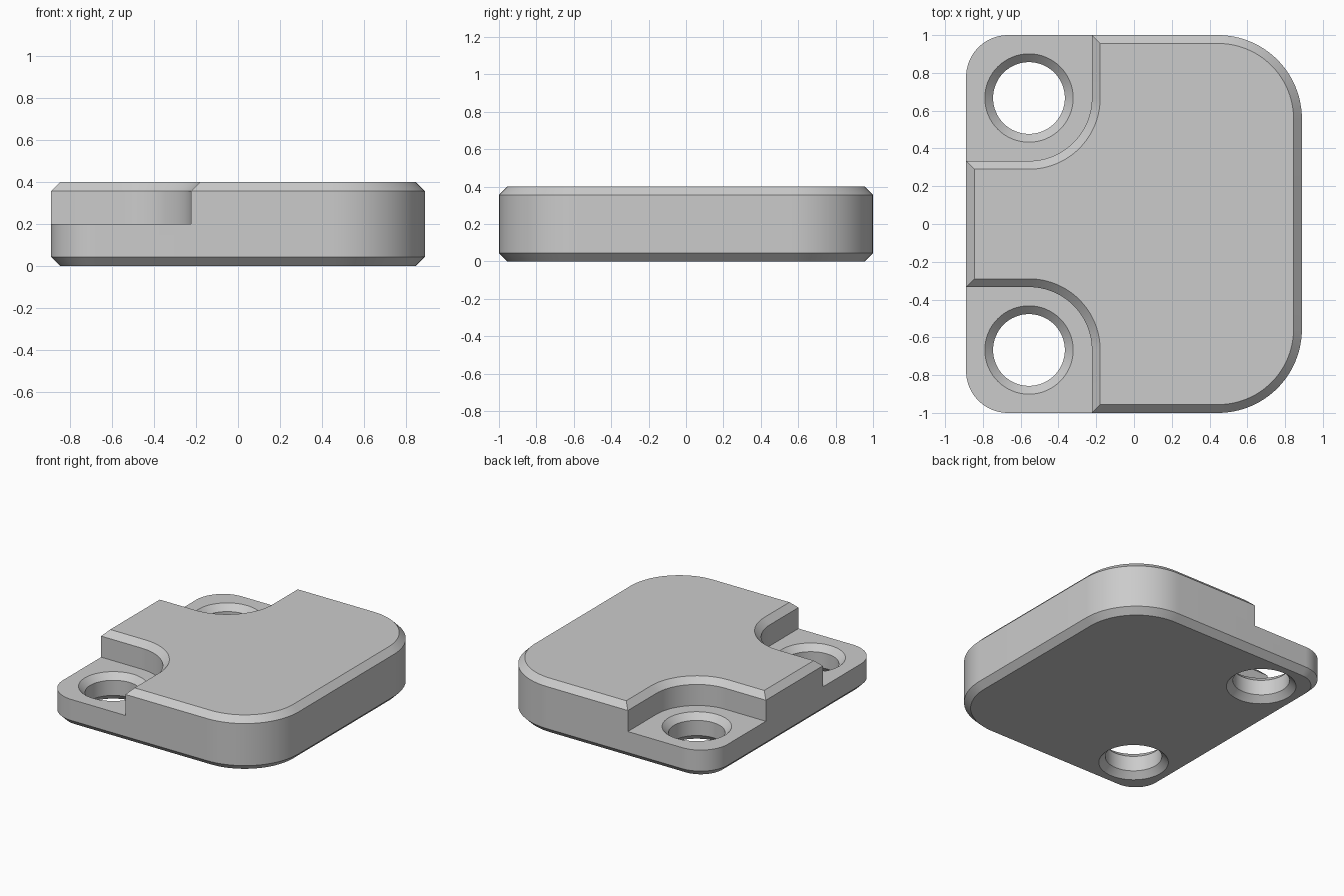
import bpy
import bmesh
from math import cos, sin, pi

if "Cube" in bpy.data.objects:
    bpy.data.objects.remove(bpy.data.objects["Cube"], do_unlink=True)

HALF_X, HALF_Y, HEIGHT = 0.889, 1.0, 0.4
CHAMFER, STEP = 0.044, 0.2
SMALL_R, LARGE_R = 0.222, 0.444
HOLE_X, HOLE_Y, HOLE_R, NOTCH_R = -0.556, 0.667, 0.19, 0.333

grey = bpy.data.materials.new("light grey")
grey.use_nodes = True
colour = (0.6, 0.6, 0.6, 1)
grey.diffuse_color = colour
grey.node_tree.nodes["Principled BSDF"].inputs["Base Color"].default_value = colour


def arc(cx, cy, r, start, sweep, steps=24):
    return [(cx + r * cos(start + sweep * i / steps),
             cy + r * sin(start + sweep * i / steps)) for i in range(steps + 1)]


def loft(name, rings):
    """Solid through stacked outlines, each given as (points, z)."""
    bm = bmesh.new()
    loops = [[bm.verts.new((x, y, z)) for x, y in pts] for pts, z in rings]
    n = len(loops[0])
    for low, high in zip(loops, loops[1:]):
        for i in range(n):
            j = (i + 1) % n
            bm.faces.new((low[i], low[j], high[j], high[i]))
    bm.faces.new(loops[0][::-1])
    bm.faces.new(loops[-1])
    bmesh.ops.recalc_face_normals(bm, faces=bm.faces)
    mesh = bpy.data.meshes.new(name)
    bm.to_mesh(mesh)
    bm.free()
    mesh.materials.append(grey)
    obj = bpy.data.objects.new(name, mesh)
    bpy.context.collection.objects.link(obj)
    return obj


def body_outline(inset):
    pts = []
    corners = [(1, 1, LARGE_R), (-1, 1, SMALL_R), (-1, -1, SMALL_R), (1, -1, LARGE_R)]
    for k, (sx, sy, r) in enumerate(corners):
        pts += arc(sx * (HALF_X - r), sy * (HALF_Y - r), r - inset, k * pi / 2, pi / 2)
    return pts


def notch_outline(side, grow):
    r = NOTCH_R + grow
    pts = arc(HOLE_X, HOLE_Y, r, -pi / 2, pi / 2)
    pts += [(HOLE_X + r, 1.2), (-1.1, 1.2), (-1.1, HOLE_Y - r)]
    return [(x, side * y) for x, y in pts]


# Rounded block with chamfered top and bottom rims
body = loft("plate_body", [
    (body_outline(CHAMFER), 0), (body_outline(0), CHAMFER),
    (body_outline(0), HEIGHT - CHAMFER), (body_outline(CHAMFER), HEIGHT)])

# Corner notches with flared rims, and screw holes countersunk at both ends
cutters = []
for side, label in ((1, "back"), (-1, "front")):
    cutters.append(loft(label + "_notch_cutter", [
        (notch_outline(side, 0), STEP), (notch_outline(side, 0), HEIGHT - CHAMFER),
        (notch_outline(side, 2 * CHAMFER), HEIGHT + CHAMFER)]))
    wide = HOLE_R + CHAMFER
    profile = [(wide + CHAMFER, -CHAMFER), (HOLE_R, CHAMFER),
               (HOLE_R, STEP - CHAMFER), (wide + CHAMFER, STEP + CHAMFER)]
    cutters.append(loft(label + "_hole_cutter", [
        (arc(HOLE_X, side * HOLE_Y, r, 0, 2 * pi, 64)[:-1], z) for r, z in profile]))

bpy.ops.object.select_all(action="DESELECT")
body.select_set(True)
bpy.context.view_layer.objects.active = body
for cutter in cutters:
    cutter.hide_render = True
    mod = body.modifiers.new("cut", "BOOLEAN")
    mod.operation = "DIFFERENCE"
    mod.solver = "EXACT"
    mod.object = cutter
    bpy.ops.object.modifier_apply(modifier=mod.name)
for cutter in cutters:
    bpy.data.objects.remove(cutter, do_unlink=True)

bpy.ops.object.shade_smooth_by_angle(angle=pi / 6)
